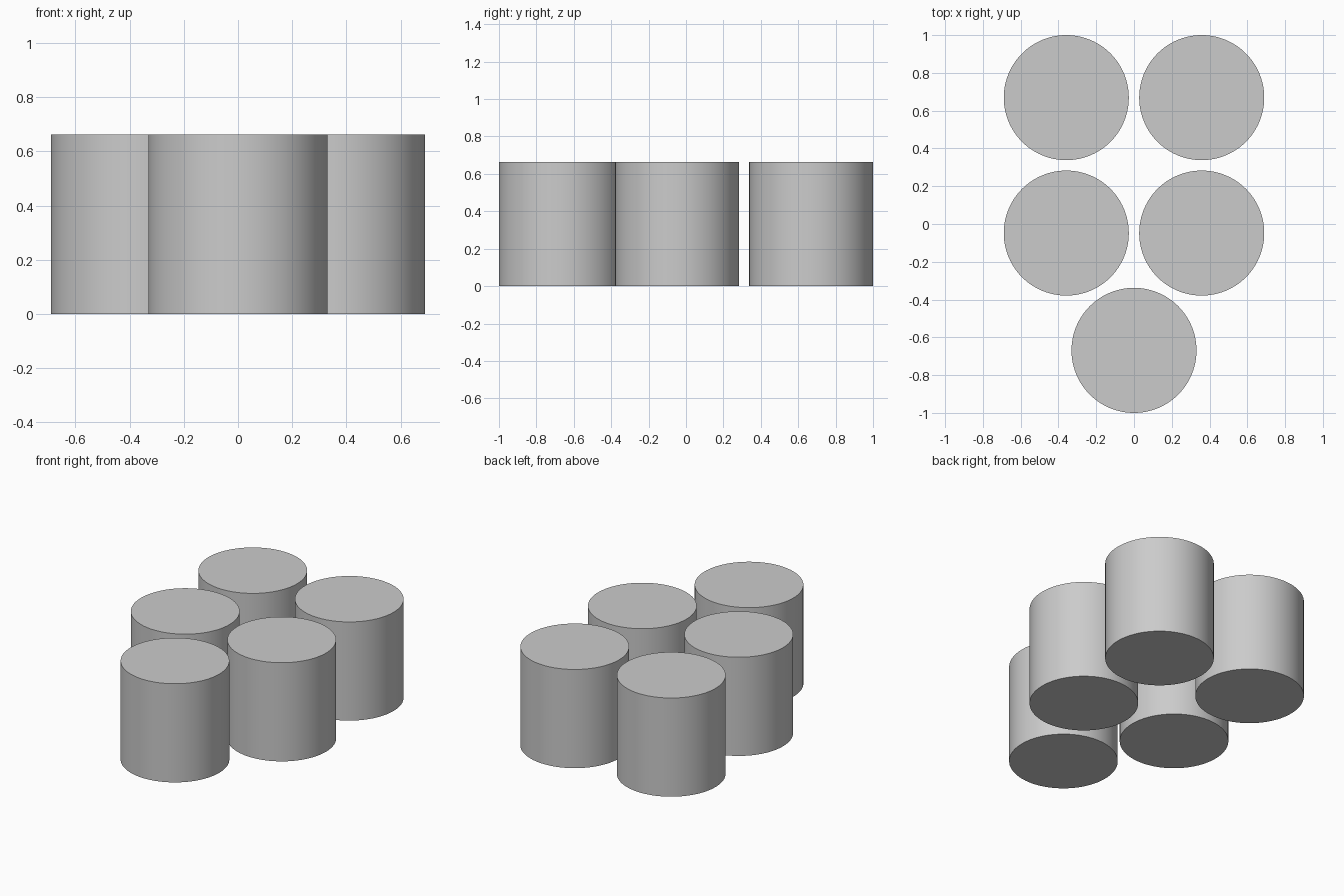
import bpy
import math

if "Cube" in bpy.data.objects:
    bpy.data.objects.remove(bpy.data.objects["Cube"])

RADIUS = 0.331
HEIGHT = 0.663
SPACING = 0.717                      # centre distance in the close-packed layout
BACK_Y = 1.0 - RADIUS

grey = bpy.data.materials.new("plain grey")
grey.diffuse_color = (0.6, 0.6, 0.6, 1.0)
grey.use_nodes = True
grey.node_tree.nodes["Principled BSDF"].inputs["Base Color"].default_value = grey.diffuse_color


def add_cylinder(name, x, y):
    bpy.ops.mesh.primitive_cylinder_add(
        vertices=96, radius=RADIUS, depth=HEIGHT, location=(x, y, HEIGHT / 2))
    obj = bpy.context.object
    obj.name = name
    obj.data.materials.append(grey)
    bpy.ops.object.shade_smooth_by_angle(angle=math.radians(30))


# Two rows of paired cylinders
for row, y in (("back", BACK_Y), ("middle", BACK_Y - SPACING)):
    for side, sign in (("left", -1), ("right", 1)):
        add_cylinder(f"{row}_{side}_cylinder", sign * SPACING / 2, y)

# Single cylinder nested in front of the middle pair
add_cylinder("front_cylinder", 0.0, -BACK_Y)
